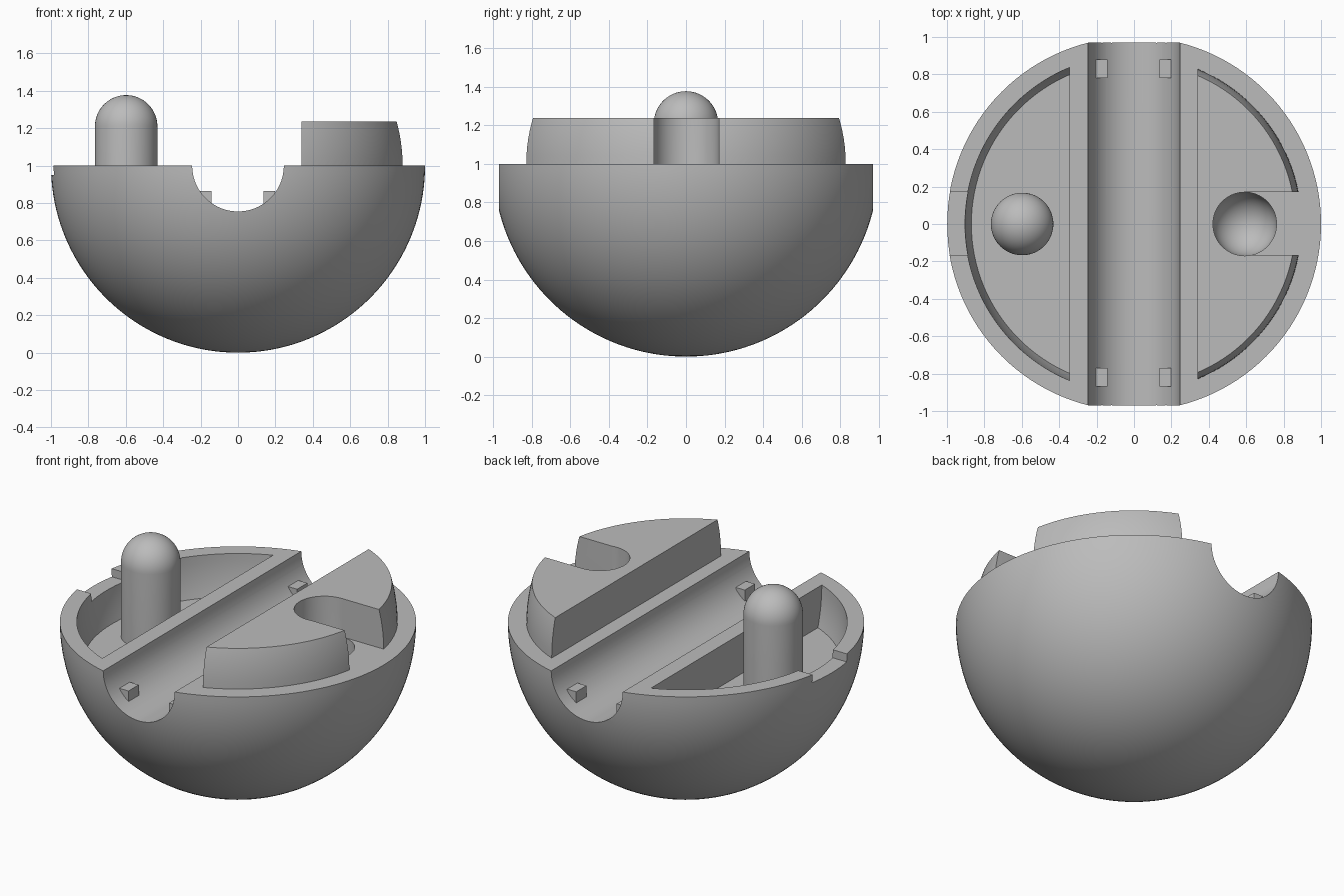
import bpy, bmesh, math
from mathutils import Matrix

cube = bpy.data.objects.get("Cube")
if cube:
    bpy.data.objects.remove(cube, do_unlink=True)

grey = bpy.data.materials.new("plain_grey")
grey.use_nodes = True
GREY = (0.5, 0.5, 0.5, 1)
grey.diffuse_color = GREY
grey.node_tree.nodes["Principled BSDF"].inputs["Base Color"].default_value = GREY


def finish(name, bm):
    bmesh.ops.recalc_face_normals(bm, faces=bm.faces)
    mesh = bpy.data.meshes.new(name)
    bm.to_mesh(mesh)
    bm.free()
    mesh.materials.append(grey)
    obj = bpy.data.objects.new(name, mesh)
    bpy.context.collection.objects.link(obj)
    return obj


def box(name, x, y, z):
    bm = bmesh.new()
    size = [b - a for a, b in (x, y, z)]
    mid = [(a + b) / 2 for a, b in (x, y, z)]
    bmesh.ops.create_cube(bm, size=1, matrix=Matrix.Translation(mid) @ Matrix.Diagonal((*size, 1)))
    return finish(name, bm)


def lathe(name, profile, x=0, steps=128):
    """Revolve (radius, height) points about a vertical axis at the given x."""
    bm = bmesh.new()
    verts = [bm.verts.new((r, 0, z)) for r, z in profile]
    edges = [bm.edges.new(pair) for pair in zip(verts, verts[1:])]
    bmesh.ops.spin(bm, geom=verts + edges, cent=(0, 0, 0), axis=(0, 0, 1),
                   angle=math.tau, steps=steps)
    bmesh.ops.remove_doubles(bm, verts=bm.verts, dist=1e-5)
    bmesh.ops.translate(bm, verts=bm.verts, vec=(x, 0, 0))
    return finish(name, bm)


def arc(radius, height, start, end, count):
    pts = []
    for i in range(count + 1):
        a = math.radians(start + (end - start) * i / count)
        r = radius * math.cos(a)
        pts.append((0 if r < 1e-6 else r, height + radius * math.sin(a)))
    return pts


def combine(target, tool, operation="DIFFERENCE"):
    """Apply a boolean and discard the tool."""
    mod = target.modifiers.new("cut", "BOOLEAN")
    mod.operation, mod.solver, mod.object = operation, "EXACT", tool
    bpy.context.view_layer.objects.active = target
    bpy.ops.object.modifier_apply(modifier=mod.name)
    bpy.data.objects.remove(tool, do_unlink=True)


def ball(name, radius):
    return lathe(name, arc(radius, 1, -90, 90, 64))


# Hemispherical shell body
body = lathe("hemisphere_body", arc(1, 1, -90, 0, 40) + [(0, 1)])

# Round channel running front to back
bm = bmesh.new()
bmesh.ops.create_cone(bm, cap_ends=True, segments=96, radius1=0.245, radius2=0.245, depth=3,
                      matrix=Matrix.Translation((0, 0, 1)) @ Matrix.Rotation(math.pi / 2, 4, "X"))
combine(body, finish("channel_cutter", bm))

# Crescent pocket and shallow rim notch on the right half
pocket = ball("pocket_cutter", 0.905)
combine(pocket, box("pocket_limit", (-2, -0.345), (-2, 2), (0.75, 1.5)), "INTERSECT")
combine(body, pocket)
combine(body, box("notch_cutter", (-1.2, -0.8), (-0.167, 0.17), (0.95, 1.2)))

# Raised crescent block with an open slot on the left half
block = ball("raised_block", 0.896)
combine(block, box("block_limit", (0.34, 2), (-2, 2), (0.95, 1.237)), "INTERSECT")
combine(block, box("slot_cutter", (0.592, 1.2), (-0.167, 0.17), (0.8, 1.5)))
combine(body, block, "UNION")

# Round-bottomed socket
combine(body, lathe("socket_cutter", arc(0.17, 0.78, -90, 0, 16) + [(0.17, 1.5), (0, 1.5)], 0.592, 64))

# Domed pin standing in the pocket
pin = lathe("domed_pin", [(0, 0.74), (0.167, 0.74)] + arc(0.167, 1.21, 0, 90, 16), -0.598, 64)

# Four small studs in the channel
for end, y in (("front", -0.82), ("back", 0.83)):
    for side, x in (("right", -0.172), ("left", 0.167)):
        box(f"channel_stud_{end}_{side}", (x - 0.031, x + 0.031), (y - 0.05, y + 0.05), (0.77, 0.865))

# Smooth curved surfaces, keep edges sharp
bpy.ops.object.select_all(action="DESELECT")
for obj in (body, pin):
    obj.select_set(True)
bpy.context.view_layer.objects.active = body
bpy.ops.object.shade_smooth_by_angle(angle=math.radians(25))
